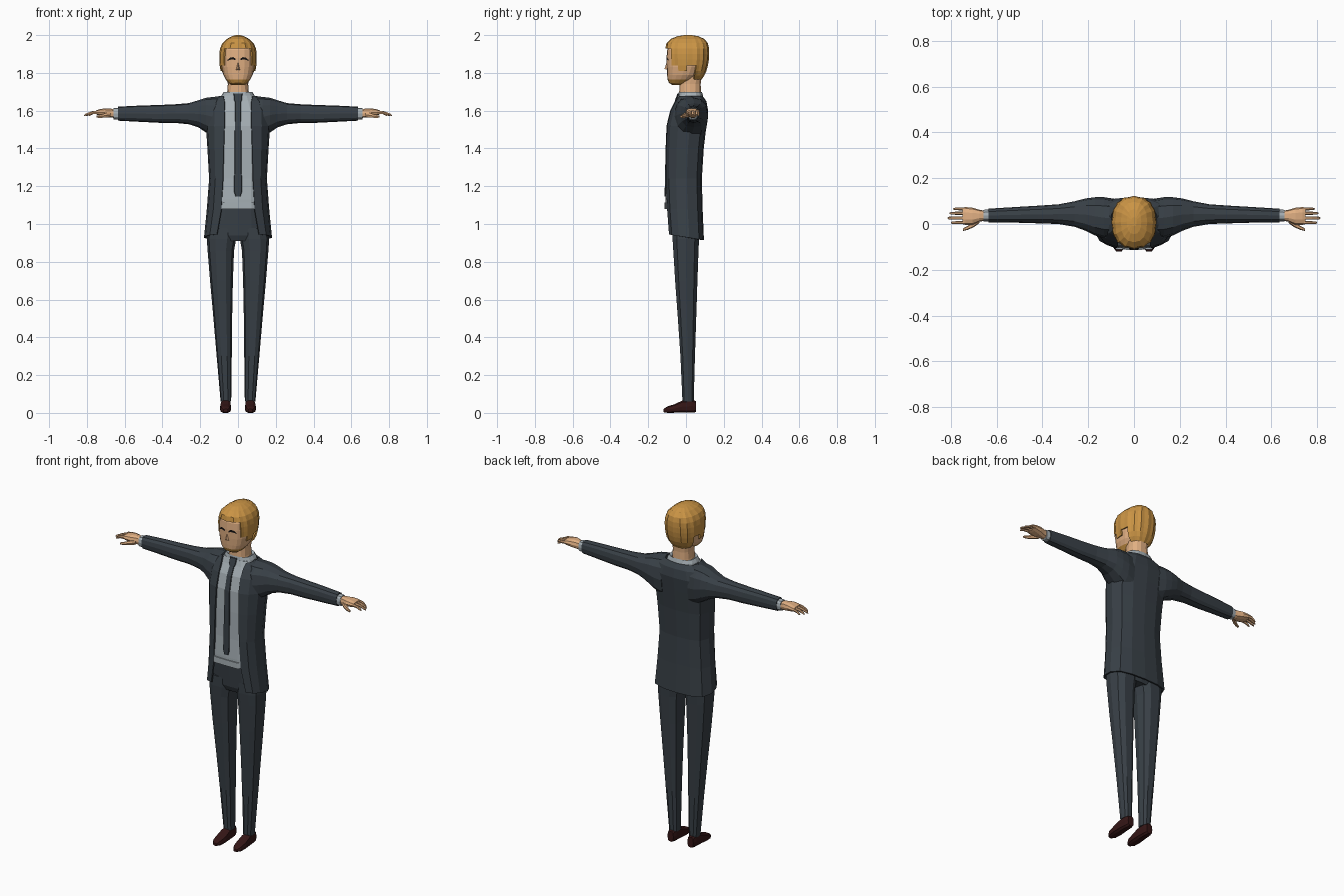
import bpy, bmesh, math
from mathutils import Vector
from mathutils.bvhtree import BVHTree


def material(name, r, g, b):
    m = bpy.data.materials.new(name)
    m.diffuse_color = (r, g, b, 1)
    return m


SUIT = material("dark slate cloth", .040, .051, .062)
SHIRT = material("pale grey cloth", .38, .43, .46)
SKIN = material("skin", .75, .43, .225)
HAIR = material("golden hair", .60, .30, .06)
SHOE = material("dark brown leather", .035, .008, .008)
BLACK = material("black", .006, .005, .005)


def finish(bm, name, *mats):
    bmesh.ops.recalc_face_normals(bm, faces=bm.faces)
    me = bpy.data.meshes.new(name)
    bm.to_mesh(me)
    bm.free()
    for m in mats:
        me.materials.append(m)
    ob = bpy.data.objects.new(name, me)
    bpy.context.collection.objects.link(ob)
    return ob


def loft(rings, n=12, axis="z", e=.8, side=1, ridge=0.0, caps=True):
    """Rings are (position, a0, a1, b0, b1): a rounded section across the axis."""
    bm = bmesh.new()
    loops = []
    for t, a0, a1, b0, b1 in rings:
        loop = []
        for i in range(n):
            c, s = math.cos(2 * math.pi * i / n), math.sin(2 * math.pi * i / n)
            k = 1 - ridge * (i % 2)
            a = (a0 + a1) / 2 + k * (a1 - a0) / 2 * math.copysign(abs(c) ** e, c)
            b = (b0 + b1) / 2 + k * (b1 - b0) / 2 * math.copysign(abs(s) ** e, s)
            p = {"z": (a, b, t), "x": (t, a, b), "y": (a, t, b)}[axis]
            loop.append(bm.verts.new((p[0] * side, p[1], p[2])))
        loops.append(loop)
    for lo, hi in zip(loops, loops[1:]):
        for i in range(n):
            j = (i + 1) % n
            bm.faces.new((lo[i], lo[j], hi[j], hi[i]))
    if caps:
        bm.faces.new(loops[0])
        bm.faces.new(loops[-1])
    return bm


def sym(rings):
    return [(z, -w, w, f, b) for z, w, f, b in rings]


# Jacket body: open C-shaped sections, hem dips at the back
bm = bmesh.new()
rows = []
for z, w, f, b, o in [(.93, .180, -.090, .095, .112), (1.08, .165, -.100, .088, .088),
                      (1.24, .153, -.106, .084, .080), (1.40, .162, -.105, .094, .076),
                      (1.52, .170, -.100, .108, .072), (1.60, .168, -.080, .117, .070),
                      (1.65, .140, -.054, .108, .072), (1.678, .100, -.035, .088, .078)]:
    d = b - f
    half = [(o, f), (o + .55 * (w - o), f + .08 * d), (w * .95, f + .28 * d), (w, f + .58 * d),
            (w * .86, b - .14 * d), (w * .5, b - .03 * d)]
    pts = half + [(0, b)] + [(-x, y) for x, y in reversed(half)]
    rows.append([bm.verts.new((x, y, z - (.16 * y if z < 1 else 0))) for x, y in pts])
for lo, hi in zip(rows, rows[1:]):
    for i in range(len(lo) - 1):
        bm.faces.new((lo[i], lo[i + 1], hi[i + 1], hi[i]))
jacket = finish(bm, "jacket_body", SUIT)
mod = jacket.modifiers.new("thickness", "SOLIDIFY")
mod.thickness = .008
mod.offset = -1

# Shirt, collar and tie
finish(loft(sym([(1.08, .130, -.109, .06), (1.13, .128, -.109, .06), (1.24, .130, -.103, .06),
                 (1.40, .135, -.102, .07), (1.52, .135, -.097, .08), (1.60, .125, -.078, .09),
                 (1.65, .100, -.052, .088), (1.68, .085, -.040, .084)]), 16, e=.65),
       "shirt", SHIRT)
finish(loft(sym([(1.655, .094, -.048, .088), (1.68, .088, -.041, .090), (1.70, .076, -.038, .084),
                 (1.69, .062, -.030, .074)]), 16), "shirt_collar", SHIRT)
finish(loft(sym([(1.08, .085, -.113, -.10), (1.115, .085, -.113, -.10)]), 8, e=.5),
       "shirt_hem", SHIRT)
finish(loft([(z, -w, w, y - .006, y + .004) for z, w, y in
             [(1.145, .012, -.108), (1.17, .021, -.107), (1.40, .018, -.102), (1.52, .017, -.097),
              (1.60, .016, -.078), (1.645, .015, -.055), (1.655, .021, -.052),
              (1.69, .023, -.040)]], 8, e=.4), "tie", SUIT)

# Trouser hips
finish(loft(sym([(.91, .10, -.060, .060), (.94, .155, -.072, .072), (1.02, .155, -.078, .074),
                 (1.11, .140, -.085, .070)]), 16), "trouser_hips", SUIT)

FINGERS = [(.066, .790, .006), (.047, .806, .007), (.026, .815, .007), (.006, .800, .0065)]
for s, tag in ((1, "left"), (-1, "right")):
    # Sleeve flaring into the shoulder
    finish(loft([(.085, -.060, .110, 1.44, 1.677), (.13, -.062, .117, 1.46, 1.673),
                 (.17, -.050, .117, 1.485, 1.668), (.21, -.030, .112, 1.512, 1.655),
                 (.26, -.012, .099, 1.528, 1.640), (.33, .000, .086, 1.535, 1.634),
                 (.42, .003, .080, 1.536, 1.630), (.52, .006, .074, 1.541, 1.627),
                 (.635, .007, .067, 1.547, 1.621)], 12, "x", side=s), tag + "_sleeve", SUIT)
    finish(loft([(.62, .010, .064, 1.552, 1.616), (.658, .011, .062, 1.554, 1.614)],
                12, "x", side=s), tag + "_cuff", SHIRT)
    # Hand with four fingers and a thumb
    finish(loft([(.645, .016, .057, 1.561, 1.606), (.675, .010, .062, 1.562, 1.612),
                 (.705, -.004, .071, 1.567, 1.613), (.735, -.004, .074, 1.574, 1.608),
                 (.750, .000, .072, 1.579, 1.602)], 10, "x", side=s), tag + "_palm", SKIN)
    for k, (y, tip, r) in enumerate(FINGERS):
        mid = (.74 + tip) / 2
        finish(loft([(.735, y - r, y + r, 1.583, 1.603), (mid, y - r, y + r, 1.581, 1.597),
                     (tip - .006, y - r * .8, y + r * .8, 1.572, 1.584),
                     (tip, y - .002, y + .002, 1.571, 1.576)], 6, "x", side=s),
               f"{tag}_finger_{k + 1}", SKIN)
    finish(loft([(.675, .004, .030, 1.565, 1.592), (.700, -.014, .010, 1.562, 1.588),
                 (.725, -.025, -.007, 1.561, 1.580), (.748, -.031, -.020, 1.562, 1.574)],
                6, "x", side=s), tag + "_thumb", SKIN)
    # Trouser leg
    finish(loft([(.06, .036, .092, -.020, .042), (.30, .033, .113, -.031, .049),
                 (.50, .031, .130, -.045, .056), (.70, .027, .148, -.060, .063),
                 (.86, .021, .161, -.070, .069), (.92, .010, .165, -.074, .072),
                 (.98, .004, .162, -.074, .072)], 10, side=s), tag + "_trouser_leg", SUIT)
    # Shoe
    finish(loft([(-.120, .054, .078, .004, .020), (-.100, .041, .092, 0, .034),
                 (-.060, .036, .096, 0, .047), (-.020, .037, .094, 0, .066),
                 (.030, .040, .090, 0, .072), (.052, .046, .084, .003, .064)],
                10, "y", e=.65, side=s), tag + "_shoe", SHOE)

# Neck
finish(loft(sym([(1.65, .066, -.036, .080), (1.70, .057, -.037, .080), (1.74, .054, -.036, .079),
                 (1.82, .060, -.030, .085)]), 14), "neck", SKIN)

# Head, with a beard along the underside of the jaw
bm = loft(sym([(1.735, .032, -.070, -.020), (1.747, .050, -.090, .010), (1.766, .066, -.098, .040),
               (1.79, .078, -.100, .065), (1.83, .087, -.102, .085), (1.88, .090, -.103, .100),
               (1.92, .088, -.100, .102), (1.95, .072, -.090, .090), (1.97, .045, -.060, .06)]), 20)
for f in bm.faces:
    f.material_index = int(f.calc_center_median().z < 1.758)
face_tree = BVHTree.FromBMesh(bm)
finish(bm, "head", SKIN, HAIR)

# Nose
bm = bmesh.new()
a, b, c, d = [bm.verts.new(p) for p in
              [(0, -.099, 1.868), (-.013, -.097, 1.815), (.013, -.097, 1.815), (0, -.114, 1.822)]]
for tri in ((a, b, d), (a, d, c), (b, c, d)):
    bm.faces.new(tri)
finish(bm, "nose", SKIN)

# Dark brows, laid on the face
for s, tag in ((1, "left"), (-1, "right")):
    bm = bmesh.new()
    strip = []
    for x, z, h in [(.012, 1.870, .004), (.025, 1.877, .006), (.040, 1.876, .006), (.055, 1.866, .003)]:
        pair = []
        for dz in (h, -h):
            hit = face_tree.ray_cast(Vector((x * s, -1, z + dz)), Vector((0, 1, 0)))[0]
            pair.append(bm.verts.new((hit.x, hit.y - .003, hit.z)))
        strip.append(pair)
    for p, q in zip(strip, strip[1:]):
        bm.faces.new((p[0], q[0], q[1], p[1]))
    finish(bm, tag + "_brow", BLACK)


# Hair: ridged shell, trimmed to a hairline that depends on depth
def hairline(y):
    if y < -.075:
        return 1.915
    if y < -.035:
        return 1.855
    if y < .0:
        return 1.80
    return 1.84 if y < .05 else 1.77


bm = loft(sym([(1.765, .060, -.060, .083), (1.785, .080, -.085, .096), (1.81, .092, -.098, .108),
               (1.84, .097, -.104, .116), (1.87, .099, -.107, .121), (1.90, .099, -.109, .123),
               (1.93, .095, -.109, .122), (1.957, .083, -.104, .116), (1.98, .058, -.080, .097),
               (1.994, .032, -.045, .065), (2.0, .012, -.010, .030)]), 32, e=.85, ridge=.035)
bmesh.ops.delete(bm, geom=[f for f in bm.faces if f.calc_center_median().z <
                           hairline(f.calc_center_median().y)], context="FACES")
hair = finish(bm, "hair", HAIR)
mod = hair.modifiers.new("thickness", "SOLIDIFY")
mod.thickness = .008
mod.offset = -1
